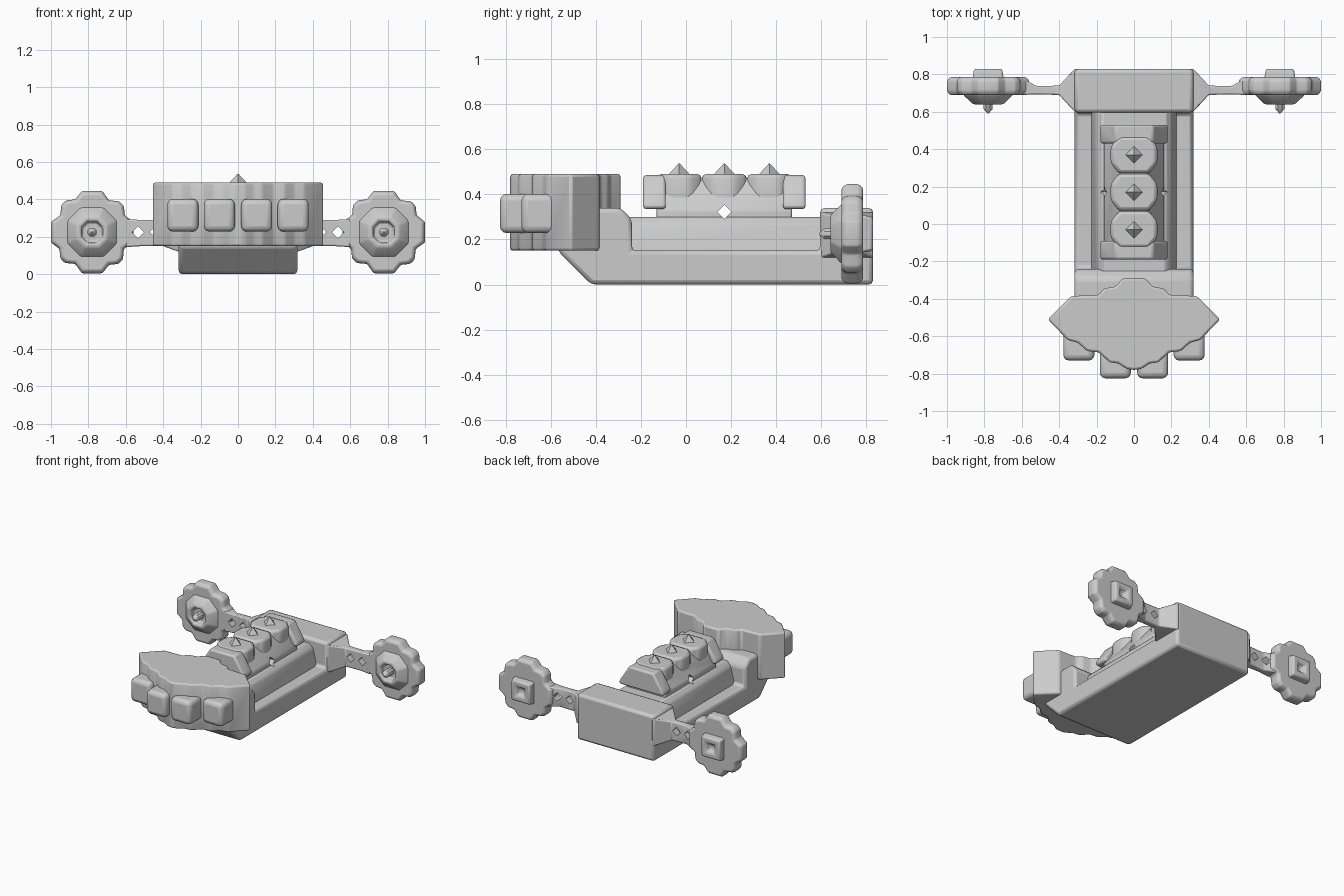
import bpy, bmesh, math
from mathutils import Vector

cube = bpy.data.objects.get("Cube")
if cube:
    bpy.data.objects.remove(cube)

grey = bpy.data.materials.new("plain grey")
grey.use_nodes = True
grey.diffuse_color = (0.6, 0.6, 0.6, 1)
grey.node_tree.nodes["Principled BSDF"].inputs["Base Color"].default_value = (0.6, 0.6, 0.6, 1)


def place(axis, u, v, w):
    """Point with profile coordinates u, v and depth w along the axis."""
    return {"x": (w, u, v), "y": (u, w, v), "z": (u, v, w)}[axis]


def loft(name, axis, rings, bevel=0.02, segments=2):
    """Solid through rings, each given as (outline, depth)."""
    bm = bmesh.new()
    loops = [[bm.verts.new(place(axis, u, v, w)) for u, v in pts] for pts, w in rings]
    n = len(loops[0])
    for a, b in zip(loops, loops[1:]):
        for i in range(n):
            j = (i + 1) % n
            bm.faces.new((a[i], a[j], b[j], b[i]))
    bm.faces.new(loops[0])
    bm.faces.new(loops[-1])
    bmesh.ops.recalc_face_normals(bm, faces=bm.faces)
    mesh = bpy.data.meshes.new(name)
    bm.to_mesh(mesh)
    bm.free()
    mesh.materials.append(grey)
    obj = bpy.data.objects.new(name, mesh)
    bpy.context.collection.objects.link(obj)
    if bevel:
        mod = obj.modifiers.new("soft edges", "BEVEL")
        mod.width, mod.segments, mod.limit_method = bevel, segments, "ANGLE"
        mod.angle_limit = math.radians(25)
    return obj


def rect(u, v, cu=0, cv=0):
    return [(cu - u, cv - v), (cu + u, cv - v), (cu + u, cv + v), (cu - u, cv + v)]


def grow(pts, s, cu=0, cv=0):
    return [(cu + u * s, cv + v * s) for u, v in pts]


def mirrored(half):
    """Close a half outline (u >= 0) across u = 0."""
    return half + [(-u, v) for u, v in reversed(half) if u > 0]


def cut(obj, axis, cu, cv, r, a, b):
    """Diamond hole through obj."""
    pts = [(cu - r, cv), (cu, cv - r), (cu + r, cv), (cu, cv + r)]
    tool = loft("hole_cutter", axis, [(pts, a), (pts, b)], 0)
    tool.hide_render = True
    tool.hide_set(True)
    tool.display_type = "WIRE"
    mod = obj.modifiers.new("hole", "BOOLEAN")
    mod.object, mod.operation, mod.solver = tool, "DIFFERENCE", "EXACT"


# Hull with raised shoulder and tail block
side = [(-0.57, 0.15), (-0.42, 0), (0.83, 0), (0.83, 0.34), (0.595, 0.34), (0.595, 0.15),
        (-0.24, 0.15), (-0.24, 0.29), (-0.29, 0.34), (-0.5, 0.34)]
loft("hull", "x", [(side, -0.317), (side, 0.317)], 0.02)

# Central ridge under the engine
ridge = [(-0.235, 0.1), (0.235, 0.1), (0.225, 0.17), (0.2, 0.27), (0.17, 0.3),
         (-0.17, 0.3), (-0.2, 0.27), (-0.225, 0.17)]
ridge_obj = loft("ridge", "y", [(ridge, -0.26), (ridge, 0.61)], 0.01)

# Head: stepped front and back outline
half = [(0, -0.78), (0.04, -0.775), (0.085, -0.745), (0.13, -0.74), (0.19, -0.685), (0.25, -0.68),
        (0.3, -0.635), (0.355, -0.62), (0.46, -0.51), (0.335, -0.385), (0.19, -0.38),
        (0.16, -0.345), (0.1, -0.335), (0.06, -0.29), (0, -0.29)]
head = mirrored(half)
loft("head", "z", [(head, 0.15), (head, 0.49)], 0.012)

# Head lamps
for s in (-1, 1):
    for name, x, y in (("inner", 0.1, -0.825), ("outer", 0.295, -0.73)):
        lamp = rect(0.083, 0.087, s * x, 0.315)
        loft(name + "_lamp", "y", [(lamp, y), (lamp, y + 0.16)], 0.03, 3)

# Engine: sloped core, base flange and three bulging cylinders with spikes
core = [(-0.18, 0.28), (0.18, 0.28), (0.18, 0.36), (0.1, 0.485), (-0.1, 0.485), (-0.18, 0.36)]
parts = []
for name, y0, y1, h in (("front", -0.19, -0.09, 0), ("rear", 0.43, 0.53, 0)):
    end = [(u, v + (0.055 if v < 0.3 else 0)) for u, v in core]
    loft(name + "_engine_end", "y", [(end, y0), (end, y1)], 0.015)
spine = [(-0.16, 0.27), (0.16, 0.27), (0.16, 0.33), (0.07, 0.475), (-0.07, 0.475), (-0.16, 0.33)]
parts.append(loft("engine_spine", "y", [(spine, -0.13), (spine, 0.47)], 0.01))
for y in (-0.03, 0.17, 0.37):
    bulge = [(0.125, 0.045), (0.08, 0.1), (-0.08, 0.1), (-0.125, 0.045),
             (-0.125, -0.045), (-0.08, -0.1), (0.08, -0.1), (0.125, -0.045)]
    parts.append(loft("engine_cylinder", "z", [(grow(bulge, 1.35 if s else 1, 0, y) if s else
                 grow(bulge, 1, 0, y), z) for s, z in ((0, 0.28), (0, 0.49))], 0.02))
    diamond = [(0.05, 0), (0, 0.05), (-0.05, 0), (0, -0.05)]
    loft("engine_spike", "z", [(grow(diamond, 1, 0, y), 0.485),
                               (grow(diamond, 0.04, 0, y), 0.537)], 0)
for p in parts + [ridge_obj]:
    cut(p, "x", 0.17, 0.322, 0.032, -0.4, 0.4)

# Wheel outline: quarter repeated by rotation
quarter = [(0.22, -0.055), (0.22, 0.055), (0.175, 0.09), (0.17, 0.14), (0.145, 0.165), (0.09, 0.17)]
wheel = []
for k in range(4):
    c, s = round(math.cos(k * math.pi / 2)), round(math.sin(k * math.pi / 2))
    wheel += [(u * c - v * s, u * s + v * c) for u, v in quarter]

for s in (-1, 1):
    side_name = "left" if s > 0 else "right"
    cx, cz = s * 0.78, 0.225
    # Arm flaring out of the tail block, with diamond holes
    flare = [(rect(0.115, 0.1, 0.715, 0.22), s * 0.3), (rect(0.115, 0.1, 0.715, 0.22), s * 0.317),
             (rect(0.025, 0.07, 0.715, 0.22), s * 0.4), (rect(0.022, 0.07, 0.715, 0.22), s * 0.52),
             (rect(0.045, 0.075, 0.735, 0.22), s * 0.6)]
    arm = loft(side_name + "_arm", "x", flare, 0.008)
    for x in (0.44, 0.535):
        cut(arm, "y", s * x, cz, 0.032, 0.5, 0.95)
    # Wheel disc with a soft rim
    disc = [(grow(wheel, k, cx, cz), y) for k, y in
            ((0.93, 0.69), (1, 0.71), (1, 0.765), (0.93, 0.785))]
    loft(side_name + "_wheel", "y", disc, 0.008)
    # Front collar with a square recess, spike in its middle
    oct_pts = [(0.13, 0.06), (0.06, 0.13), (-0.06, 0.13), (-0.13, 0.06),
               (-0.13, -0.06), (-0.06, -0.13), (0.06, -0.13), (0.13, -0.06)]
    collar = [(grow(oct_pts, k, cx, cz), y) for k, y in
              ((1.05, 0.71), (1.02, 0.69), (0.62, 0.64), (0.45, 0.64), (0.4, 0.68))]
    loft(side_name + "_collar", "y", collar, 0.008)
    dot = grow(oct_pts, 0.18, cx, cz)
    loft(side_name + "_spike", "y", [(dot, 0.7), (dot, 0.615),
         (grow(oct_pts, 0.02, cx, cz), 0.59)], 0)
    # Rear hub with a shallow dimple
    hub = [(rect(r, r, cx, cz), y) for r, y in
           ((0.085, 0.77), (0.075, 0.83), (0.035, 0.83), (0.02, 0.80))]
    loft(side_name + "_hub", "y", hub, 0.012)

# Smooth shading that keeps edges sharp
bpy.ops.object.select_all(action="DESELECT")
for obj in bpy.context.scene.objects:
    if obj.type == "MESH" and not obj.hide_render:
        obj.select_set(True)
        bpy.context.view_layer.objects.active = obj
bpy.ops.object.shade_smooth_by_angle(angle=math.radians(40))
